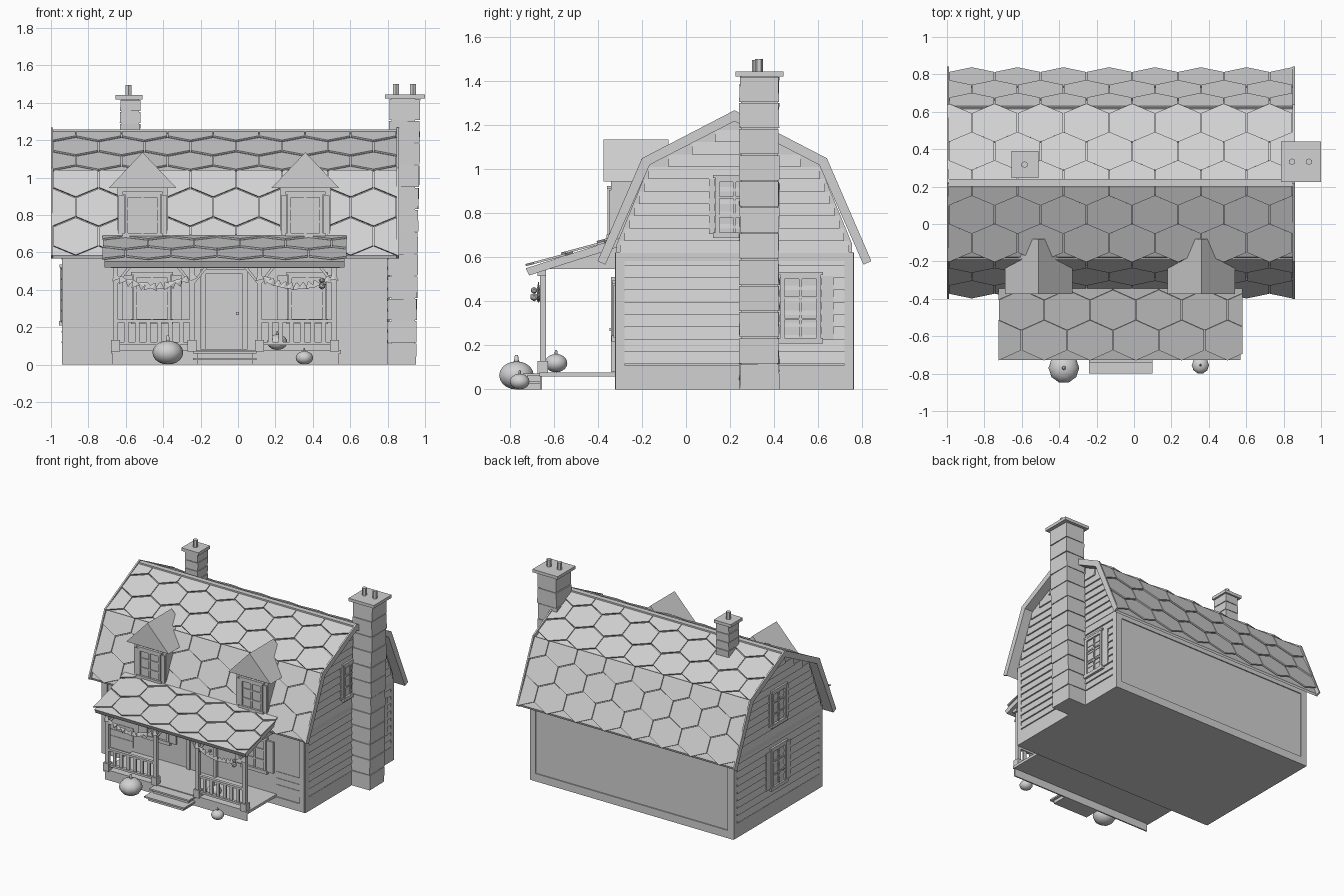
import bpy, bmesh, math, random
from mathutils import Matrix, Vector

cube = bpy.data.objects.get("Cube")
if cube:
    bpy.data.objects.remove(cube)
random.seed(4)

grey = bpy.data.materials.new("plain grey")
grey.use_nodes = True
shade = (0.64, 0.64, 0.64, 1)
grey.diffuse_color = shade
grey.node_tree.nodes["Principled BSDF"].inputs["Base Color"].default_value = shade


def finish(name, bm, matrix=None, smooth=False):
    if matrix:
        bm.transform(matrix)
    bmesh.ops.recalc_face_normals(bm, faces=bm.faces)
    mesh = bpy.data.meshes.new(name)
    bm.to_mesh(mesh)
    bm.free()
    mesh.materials.append(grey)
    for poly in mesh.polygons:
        poly.use_smooth = smooth
    obj = bpy.data.objects.new(name, mesh)
    bpy.context.collection.objects.link(obj)


def add_box(bm, x, y, z, jitter=0):
    """Box from three (low, high) ranges."""
    size = Matrix.Diagonal((x[1] - x[0], y[1] - y[0], z[1] - z[0], 1))
    centre = Vector((sum(x) / 2, sum(y) / 2, sum(z) / 2))
    verts = bmesh.ops.create_cube(bm, size=1, matrix=Matrix.Translation(centre) @ size)["verts"]
    for v in verts:
        v.co += Vector((random.uniform(-jitter, jitter), random.uniform(-jitter, jitter), 0))


def boxes(name, *ranges, matrix=None):
    bm = bmesh.new()
    for r in ranges:
        add_box(bm, *r)
    finish(name, bm, matrix)


def add_prism(bm, points, sweep):
    """Extrude a ring of 3D points along a vector."""
    face = bm.faces.new([bm.verts.new(p) for p in points])
    extruded = bmesh.ops.extrude_face_region(bm, geom=[face], use_keep_orig=True)["geom"]
    moved = [g for g in extruded if isinstance(g, bmesh.types.BMVert)]
    bmesh.ops.translate(bm, vec=Vector(sweep), verts=moved)


def profile_x(name, points, x0, x1):
    bm = bmesh.new()
    add_prism(bm, [(x0, y, z) for y, z in points], (x1 - x0, 0, 0))
    finish(name, bm)


def mirrored(points):
    """Complete a half profile across the ridge line."""
    return points + [(2 * RIDGE - y, z) for y, z in reversed(points) if y != RIDGE]


# Main body with gambrel gable ends
RIDGE, LEFT, RIGHT, FRONT, BACK = 0.22, -0.93, 0.79, -0.315, 0.755
gable = [(FRONT, 0), (FRONT, 0.66), (-0.165, 1.024), (RIDGE, 1.222)]
profile_x("house_body", mirrored(gable), LEFT, RIGHT)
boxes("wall_trim",
      *[((x - .01, x + .01), (FRONT - .005, BACK + .005), z)
        for x in (LEFT, RIGHT) for z in ((0, .11), (.58, .625))],
      *[((x - .01, x + .01), (y - .02, y + .02), (0, .6))
        for x in (LEFT, RIGHT) for y in (FRONT + .015, BACK - .015)],
      *[((LEFT, RIGHT), (y - .008, y + .008), z)
        for y in (FRONT, BACK) for z in ((0, .06), (.57, .62))],
      *[((x - .02, x + .02), (y - .008, y + .008), (0, .6))
        for y in (FRONT, BACK) for x in (LEFT + .02, RIGHT - .02)])

# Clapboards on the gable ends
for name, wall, out in (("left_clapboards", RIGHT, 1), ("right_clapboards", LEFT, -1)):
    bm = bmesh.new()
    step = 0.056
    for i in range(19):
        z = 0.115 + i * step
        top = z + step
        if z < 0.6:
            half = 0.5
        elif top < 1.03:
            half = 0.53 - (top - 0.65) * 0.39
        else:
            half = (1.225 - top) * 1.9
        if half > 0.03 and not z < 0.6 < top - 0.02:
            section = [(wall, z), (wall + out * .014, z), (wall + out * .003, top), (wall, top)]
            add_prism(bm, [(x, RIDGE - half, h) for x, h in section], (0, 2 * half, 0))
    finish(name, bm)

# Short siding strips beside the porch
boxes("front_siding", *[(x, (FRONT - .004, FRONT), (z, z + .045))
                        for x in ((LEFT + .04, -.67), (.55, RIGHT - .04)) for z in (.11, .16, .21)])


# Gambrel roof shell and raised end boards
def shell(drop):
    outer = [(-0.402 + drop, 0.583), (-0.2 + drop * .8, 1.05 - drop * .6), (RIDGE, 1.268 - drop)]
    inner = [(-0.366, 0.567), (-0.165, 1.02), (RIDGE, 1.218)]
    return mirrored(outer) + list(reversed(mirrored(inner)))


profile_x("roof_shell", shell(.031), -0.995, 0.855)
for name, x in (("right_end_board", -1.0), ("left_end_board", .848)):
    profile_x(name, shell(0), x, x + .012)
boxes("ridge_cap", ((-1, .855), (RIDGE - .02, RIDGE + .02), (1.232, 1.257)))


def shingles(name, x0, x1, foot, head, shift=0):
    """Hexagonal tiles on a slope from foot (y, z) up to head (y, z)."""
    bm = bmesh.new()
    across, rise, lift = 0.245, 0.17, .012
    wide, tall = across / math.sqrt(3), rise / 1.5
    foot, head = Vector((0, *foot)), Vector((0, *head))
    length = (head - foot).length
    for row in range(int(length / rise) + 2):
        mid = row * rise + tall - .02
        for col in range(-1, int((x1 - x0) / across) + 2):
            cx = x0 + (col + shift + (row % 2) / 2) * across
            ring = []
            for k in range(6):
                a = math.radians(60 * k + 30)
                u, v = cx + .98 * wide * math.cos(a), mid + .98 * tall * math.sin(a)
                ring.append(bm.verts.new((u, v, lift * (1 - (v - mid) / tall) / 2)))
            bm.faces.new(ring)
    for co, no in (((x0, 0, 0), (-1, 0, 0)), ((x1, 0, 0), (1, 0, 0)), ((0, length, 0), (0, 1, 0))):
        geom = bm.verts[:] + bm.edges[:] + bm.faces[:]
        bmesh.ops.bisect_plane(bm, geom=geom, plane_co=co, plane_no=no, clear_outer=True)
    top = bmesh.ops.extrude_face_region(bm, geom=bm.faces[:], use_keep_orig=True)["geom"]
    bmesh.ops.translate(bm, vec=(0, 0, .01), verts=[g for g in top if isinstance(g, bmesh.types.BMVert)])
    up = (head - foot).normalized()
    normal = Vector((1, 0, 0)).cross(up)
    if normal.z < 0:
        normal = -normal
    frame = Matrix(((1, 0, 0), (0, up.y, normal.y), (0, up.z, normal.z))).to_4x4()
    finish(name, bm, Matrix.Translation(foot) @ frame)


for side, flip in (("front", 1), ("back", -1)):
    eave, knee, crest = [(RIDGE + flip * (y - RIDGE), z)
                         for y, z in ((-.371, .594), (-.178, 1.034), (RIDGE, 1.238))]
    shingles(side + "_lower_shingles", -.99, .85, eave, knee, .5)
    shingles(side + "_upper_shingles", -.99, .85, knee, crest)


# Windows: built facing the front, then turned to their wall
def window(name, cx, cy, base, half, top, angle=0, shutter=.06):
    parts = []
    for s in (-1, 1):
        parts.append((sorted((s * half, s * (half - .018))), (-.02, .01), (0, top)))
        parts.append((sorted((s * (half + .003), s * (half + shutter))), (-.014, .01), (.005, top - .005)))
    parts += [((-half, half), (-.02, .01), (top - .018, top)),
              ((-half - .012, half + .012), (-.024, .01), (-.012, .014)),
              ((-half - .012, half + .012), (-.022, .01), (top, top + .014)),
              ((-.006, .006), (-.016, .01), (0, top))]
    parts += [((-half, half), (-.015, .01), (h - .005, h + .005)) for h in (top / 3, top * .66)]
    parts.append(((-half, half), (-.008, .01), (0, top)))
    turn = Matrix.Translation((cx, cy, base)) @ Matrix.Rotation(math.radians(angle), 4, "Z")
    boxes(name, *parts, matrix=turn)


window("front_window_right", -.46, FRONT, .23, .1, .25)
window("front_window_left", .37, FRONT, .23, .1, .25)
window("left_lower_window", RIGHT + .002, .52, .22, .09, .3, 90)
window("left_upper_window", RIGHT + .002, RIDGE, .7, .085, .26, 90, .03)
window("right_lower_window", LEFT - .002, RIDGE, .22, .09, .3, -90)
window("right_upper_window", LEFT - .002, RIDGE, .7, .085, .26, -90, .03)

# Dormers
for side, cx in (("right", -.51), ("left", .36)):
    boxes(side + "_dormer", ((cx - .135, cx + .135), (-.34, -.1), (.62, .95)))
    bm = bmesh.new()
    add_prism(bm, [(cx - .18, -.375, .945), (cx + .18, -.375, .945), (cx, -.375, 1.135)], (0, .295, 0))
    finish(side + "_dormer_roof", bm)
    window(side + "_dormer_window", cx, -.336, .69, .095, .22, 0, .035)

# Front door
boxes("door", ((-.18, .03), (-.33, -.31), (.08, .49)),
      *[(x, (-.34, -.31), (.08, .51)) for x in ((-.2, -.175), (.025, .05))],
      ((-.2, .05), (-.34, -.31), (.485, .51)), ((-.01, .005), (-.347, -.33), (.265, .28)))

# Porch floor, steps and roof
boxes("porch_floor", ((-.68, .55), (-.665, FRONT), (.058, .078)), ((-.67, .54), (-.664, -.654), (0, .06)))
boxes("porch_steps", ((-.24, .1), (-.8, -.66), (.024, .036)), ((-.24, .1), (-.74, -.66), (.06, .072)),
      ((-.22, .08), (-.78, -.66), (0, .026)), ((-.22, .08), (-.72, -.66), (.03, .062)))
profile_x("porch_roof", [(-.712, .518), (-.3, .65), (-.3, .688), (-.728, .55)], -.715, .57)
shingles("porch_shingles", -.725, .58, (-.706, .554), (-.32, .679))
for name, x in (("porch_side_right", -.67), ("porch_side_left", .505)):
    profile_x(name, [(-.66, .548), (FRONT, .548), (FRONT, .655), (-.66, .555)], x, x + .03)
boxes("porch_front_beam", ((-.68, .545), (-.675, -.635), (.515, .55)))

# Porch posts with bases and diagonal braces
posts = (-.655, -.245, .115, .515)
bm = bmesh.new()
for x in posts:
    add_box(bm, (x - .014, x + .014), (-.664, -.636), (.06, .52))
    add_box(bm, (x - .024, x + .024), (-.674, -.626), (.07, .13))
    for s in (-1, 1):
        if -.66 < x + s * .07 < .52:
            brace = [(.01, .45), (.01, .43), (.08, .515), (.06, .515)]
            add_prism(bm, [(x + s * a, -.658, z) for a, z in brace], (0, .016, 0))
finish("porch_posts", bm)

# Railings
bm = bmesh.new()
for a, b in (posts[:2], posts[2:]):
    for z in (.105, .225):
        add_box(bm, (a, b), (-.662, -.638), (z, z + .016))
    for i in range(1, 7):
        x = a + (b - a) * i / 7
        add_box(bm, (x - .012, x + .012), (-.656, -.644), (.11, .23))
finish("railings", bm)

# Leaf garlands hung between the posts, plus small ornaments
bm = bmesh.new()
for a, b in (posts[:2], posts[2:]):
    for i in range(13):
        t = i / 12
        x, z = a + (b - a) * t, .47 - .05 * math.sin(math.pi * t)
        tilt = Matrix.Rotation(random.uniform(-1, 1), 4, "Y") @ Matrix.Diagonal((1, .3, 1, 1))
        bmesh.ops.create_cone(bm, segments=4, radius1=.026, radius2=.004, depth=.035, cap_ends=True,
                              matrix=Matrix.Translation((x, -.67, z)) @ tilt)
for z, r in ((.45, .016), (.42, .02)):
    bmesh.ops.create_icosphere(bm, subdivisions=1, radius=r, matrix=Matrix.Translation((.45, -.69, z)))
finish("garlands", bm)


# Chimneys of stacked uneven stone courses
def chimney(name, x, y, z, courses, cap, pots, lean):
    bm = bmesh.new()
    low, high = z
    for i in range(courses):
        z0 = low + (high - low) * i / courses
        shifted = [v + lean * i / courses for v in x]
        add_box(bm, shifted, y, (z0, z0 + (high - low) / courses - .005), .003)
    add_box(bm, (x[0] + lean + .006, x[1] - .006), (y[0] + .006, y[1] - .006), z)
    add_box(bm, cap[0], cap[1], (high - .003, high + .02))
    for px in pots:
        bmesh.ops.create_cone(bm, segments=6, radius1=.018, radius2=.018, depth=.075, cap_ends=True,
                              matrix=Matrix.Translation((px, sum(y) / 2, high + .038)))
    finish(name, bm)


chimney("large_chimney", (.79, .952), (.243, .422), (0, 1.425), 12,
        ((.785, 1.0), (.225, .442)), (.845, .935), .024)
chimney("small_chimney", (-.63, -.522), (.255, .38), (1.1, 1.42), 5,
        ((-.655, -.51), (.245, .39)), (-.585,), 0)


# Ribbed pumpkins
def pumpkin(name, x, y, base, radius):
    bm = bmesh.new()
    bmesh.ops.create_uvsphere(bm, u_segments=20, v_segments=10, radius=radius)
    for v in bm.verts:
        rib = 1 + .03 * math.cos(10 * math.atan2(v.co.y, v.co.x))
        v.co = Vector((v.co.x * rib, v.co.y * rib, v.co.z * .8))
    lift = Matrix.Translation((0, 0, radius * .9))
    bmesh.ops.create_cone(bm, segments=6, radius1=radius * .16, radius2=radius * .09,
                          depth=radius * .5, cap_ends=True, matrix=lift)
    finish(name, bm, Matrix.Translation((x, y, base + radius * .8)), True)


pumpkin("large_pumpkin", -.375, -.77, 0, .08)
pumpkin("small_pumpkin", .355, -.755, 0, .045)
pumpkin("porch_pumpkin", .21, -.59, .078, .052)
